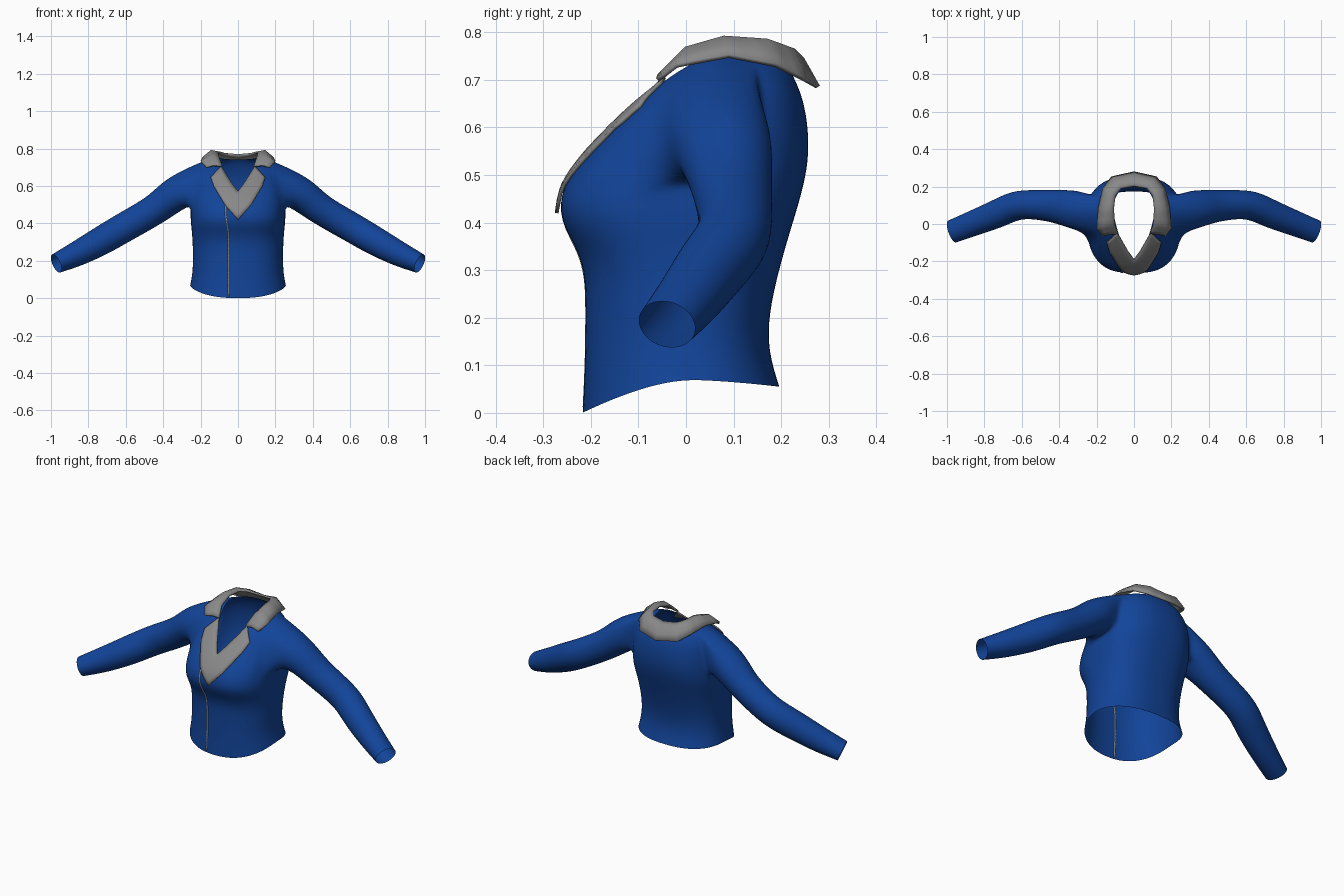
import bpy, bmesh, math
from mathutils import Vector
from mathutils.bvhtree import BVHTree

if "Cube" in bpy.data.objects:
    bpy.data.objects.remove(bpy.data.objects["Cube"])


def material(name, rgb):
    m = bpy.data.materials.new(name)
    m.diffuse_color = (*rgb, 1)
    m.use_nodes = True
    m.node_tree.nodes["Principled BSDF"].inputs["Base Color"].default_value = m.diffuse_color
    return m


BLUE = material("blue_cloth", (0.006, 0.058, 0.32))
GREY = material("grey_lapel", (0.25, 0.25, 0.25))
PALE = material("pale_trim", (0.6, 0.58, 0.53))


def make_object(name, bm, mat):
    bmesh.ops.recalc_face_normals(bm, faces=bm.faces)
    me = bpy.data.meshes.new(name)
    bm.to_mesh(me)
    bm.free()
    me.materials.append(mat)
    for p in me.polygons:
        p.use_smooth = True
    ob = bpy.data.objects.new(name, me)
    bpy.context.collection.objects.link(ob)
    return ob


def mirror(ob):
    m = ob.modifiers.new("mirror", 'MIRROR')
    m.use_clip = True
    m.merge_threshold = 0.002


# Torso rings: z front, z side, z back, half width, y front, y back, y of side, front squareness
RINGS = [
    (0.000, 0.070, 0.055, 0.257, -0.218, 0.197, 0.00, 2.3),
    (0.100, 0.140, 0.130, 0.243, -0.213, 0.173, 0.00, 2.3),
    (0.200, 0.215, 0.210, 0.242, -0.212, 0.175, 0.00, 2.3),
    (0.285, 0.295, 0.300, 0.243, -0.212, 0.196, 0.01, 2.4),
    (0.340, 0.360, 0.380, 0.248, -0.228, 0.219, 0.02, 2.6),
    (0.390, 0.420, 0.460, 0.255, -0.258, 0.244, 0.04, 2.8),
    (0.435, 0.475, 0.530, 0.254, -0.268, 0.259, 0.05, 2.8),
    (0.480, 0.560, 0.600, 0.250, -0.256, 0.258, 0.06, 2.6),
    (0.510, 0.640, 0.660, 0.236, -0.236, 0.247, 0.07, 2.3),
    (0.530, 0.705, 0.700, 0.210, -0.220, 0.230, 0.07, 2.0),
    (0.545, 0.745, 0.725, 0.165, -0.208, 0.217, 0.07, 1.7),
    (0.555, 0.755, 0.742, 0.110, -0.198, 0.202, 0.07, 1.4),
]
COLS = 16
bm = bmesh.new()
grid = []
for zf, zs, zb, hw, yf, yb, yc, n in RINGS:
    row = []
    for j in range(COLS + 1):
        a = math.pi * j / COLS
        s, c = max(math.sin(a), 0), math.cos(a)
        front = c > 0
        e = 2 / (n if front else 2.4)
        t = abs(c) ** e
        x = 0 if j in (0, COLS) else hw * s ** e
        y = yc + ((yf if front else yb) - yc) * t
        z = zs + ((zf if front else zb) - zs) * t ** 1.5
        row.append(bm.verts.new((x, y, z)))
    grid.append(row)

# Torso faces, leaving an armhole
LO, HI, F, B = 6, 10, 6, 10
for i in range(len(grid) - 1):
    for j in range(COLS):
        if not (LO <= i < HI and F <= j < B):
            bm.faces.new((grid[i][j], grid[i][j + 1], grid[i + 1][j + 1], grid[i + 1][j]))

# Sleeve grown out of the armhole: centre, depth radius, thickness radius
loop = [grid[HI][j] for j in (8, 7)] + [grid[i][F] for i in range(HI, LO, -1)]
loop += [grid[LO][j] for j in range(F, B)] + [grid[i][B] for i in range(LO, HI)]
loop += [grid[HI][j] for j in (10, 9)]
SLEEVE = [
    ((0.320, 0.078, 0.575), 0.108, 0.098),
    ((0.420, 0.095, 0.487), 0.088, 0.083),
    ((0.540, 0.105, 0.417), 0.079, 0.082),
    ((0.635, 0.102, 0.364), 0.080, 0.081),
    ((0.725, 0.056, 0.310), 0.078, 0.080),
    ((0.850, 0.008, 0.242), 0.070, 0.070),
    ((0.930, -0.024, 0.205), 0.066, 0.060),
    ((0.972, -0.040, 0.186), 0.064, 0.054),
]
centres = [Vector(s[0]) for s in SLEEVE]
for k, (c, ry, rn) in enumerate(SLEEVE):
    tan = (centres[min(k + 1, len(centres) - 1)] - centres[max(k - 1, 0)]).normalized()
    side = Vector((0, 1, 0))
    side = (side - tan * side.dot(tan)).normalized()
    up = tan.cross(side)
    if up.z < 0:
        up = -up
    ring = []
    for q in range(len(loop)):
        a = 2 * math.pi * q / len(loop)
        ring.append(bm.verts.new(centres[k] + up * rn * math.cos(a) - side * ry * math.sin(a)))
    for q in range(len(loop)):
        r = (q + 1) % len(loop)
        bm.faces.new((loop[q], loop[r], ring[r], ring[q]))
    loop = ring

body = make_object("jacket_body", bm, BLUE)
mirror(body)
sub = body.modifiers.new("smooth", 'SUBSURF')
sub.levels = sub.render_levels = 2
bpy.context.view_layer.update()
surface = BVHTree.FromObject(body, bpy.context.evaluated_depsgraph_get())


def lay_front(p, gap=0.006):
    """Keep a point in front of the cloth."""
    hit = surface.ray_cast(Vector((p.x, -1, p.z)), Vector((0, 1, 0)))[0]
    return Vector((p.x, min(p.y, hit.y - gap), p.z)) if hit else p


def lay_top(p):
    """Keep a point above the cloth."""
    hit = surface.ray_cast(Vector((p.x, p.y, 2)), Vector((0, 0, -1)))[0]
    return Vector((p.x, p.y, max(p.z, hit.z + 0.006))) if hit else p


def along(points, t):
    f = t * (len(points) - 1)
    i = min(int(f), len(points) - 2)
    return Vector(points[i]).lerp(Vector(points[i + 1]), f - i)


def sheet(name, rails, nu, nv, lay, mat, thick):
    """Surface stretched between rails, laid on the cloth and thickened."""
    b = bmesh.new()
    rows = []
    for u in range(nu + 1):
        cross = [along(r, u / nu) for r in rails]
        rows.append([b.verts.new(lay(along(cross, v / nv))) for v in range(nv + 1)])
    for r0, r1 in zip(rows, rows[1:]):
        for v in range(nv):
            b.faces.new((r0[v], r0[v + 1], r1[v + 1], r1[v]))
    ob = make_object(name, b, mat)
    if mat is GREY:
        mirror(ob)
    m = ob.modifiers.new("thickness", 'SOLIDIFY')
    m.thickness = thick
    m.offset = 0
    return ob


# Lapels forming the V
sheet("lapel", [
    [(0, -0.19, 0.57), (0.032, -0.145, 0.612), (0.063, -0.09, 0.66), (0.09, -0.045, 0.705)],
    [(0, -0.272, 0.42), (0.07, -0.235, 0.50), (0.13, -0.15, 0.60), (0.145, -0.09, 0.645)],
], 12, 5, lay_front, GREY, 0.008)

# Folded collar around the neck
sheet("collar", [
    [(0.085, -0.05, 0.705), (0.103, 0.0, 0.755), (0.108, 0.08, 0.780),
     (0.10, 0.15, 0.780), (0.07, 0.19, 0.772), (0, 0.203, 0.766)],
    [(0.13, -0.055, 0.71), (0.145, 0.0, 0.765), (0.143, 0.08, 0.788),
     (0.13, 0.17, 0.782), (0.085, 0.225, 0.762), (0, 0.245, 0.742)],
    [(0.17, -0.06, 0.70), (0.198, -0.02, 0.73), (0.188, 0.09, 0.75),
     (0.165, 0.19, 0.73), (0.12, 0.25, 0.70), (0, 0.277, 0.685)],
], 15, 4, lay_top, GREY, 0.010)

# Thin closing strip down the front
path = [(-0.049, 0.012), (-0.049, 0.12), (-0.049, 0.23), (-0.049, 0.335), (-0.065, 0.44), (-0.065, 0.52)]
sheet("front_closure", [[(x + d, 0, z) for x, z in path] for d in (-0.003, 0.003)],
      30, 1, lambda p: lay_front(p, 0), PALE, 0.006)
